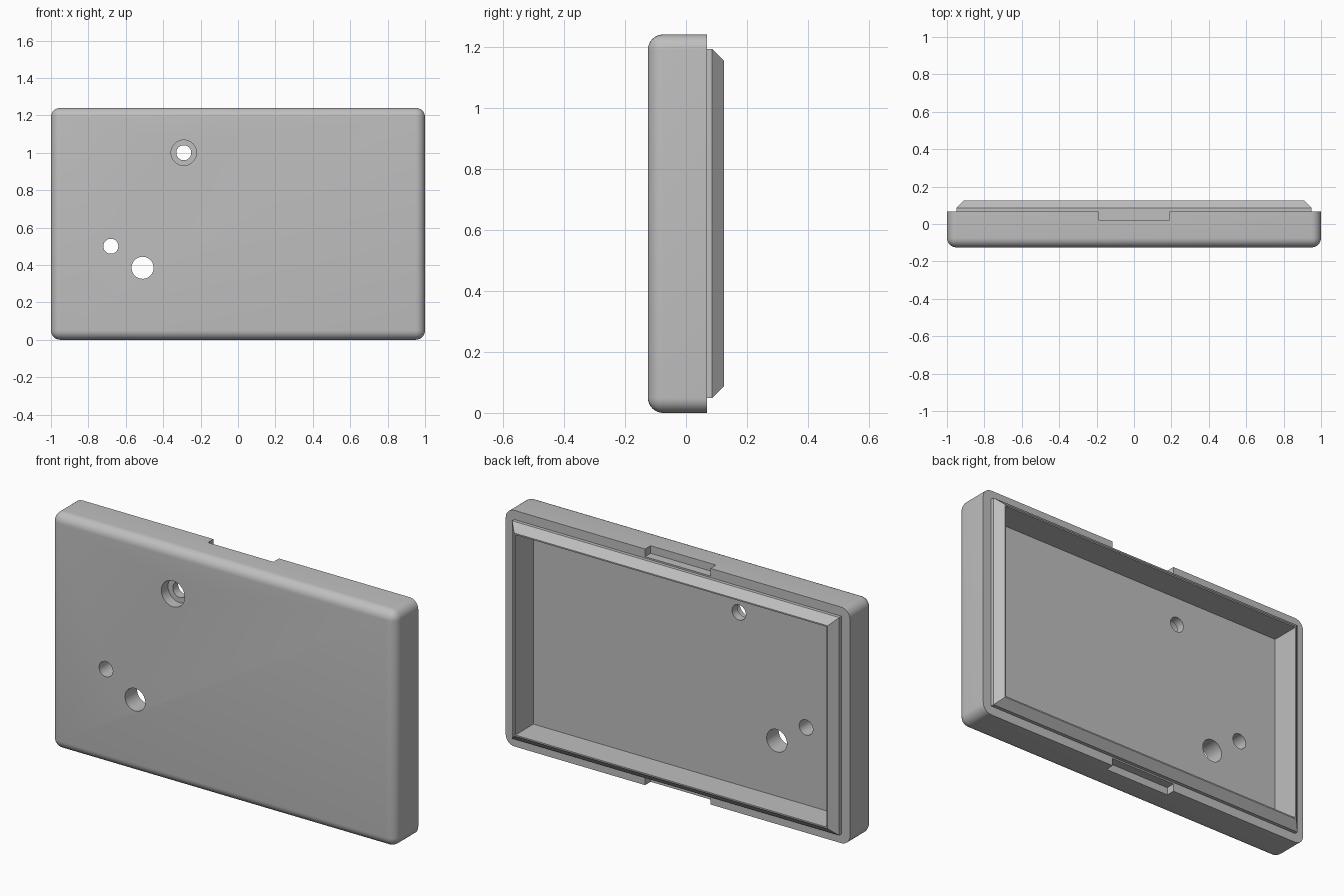
import bpy, bmesh, math
from mathutils import Matrix, Vector

cube = bpy.data.objects.get("Cube")
if cube:
    bpy.data.objects.remove(cube, do_unlink=True)

grey = bpy.data.materials.new("light grey plastic")
grey.use_nodes = True
colour = (0.52, 0.52, 0.52, 1)
grey.diffuse_color = colour
grey.node_tree.nodes["Principled BSDF"].inputs["Base Color"].default_value = colour

HEIGHT = 1.24
FRONT, FLOOR, RIM, BACK = -0.125, -0.025, 0.068, 0.125


def to_object(bm, name):
    bmesh.ops.recalc_face_normals(bm, faces=bm.faces)
    mesh = bpy.data.meshes.new(name)
    bm.to_mesh(mesh)
    bm.free()
    obj = bpy.data.objects.new(name, mesh)
    mesh.materials.append(grey)
    bpy.context.collection.objects.link(obj)
    return obj


def box(x, y0, y1, z0, z1):
    bm = bmesh.new()
    size = Vector((2 * x, y1 - y0, z1 - z0))
    centre = Vector((0, (y0 + y1) / 2, (z0 + z1) / 2))
    matrix = Matrix.Translation(centre) @ Matrix.Diagonal(size.to_4d())
    bmesh.ops.create_cube(bm, size=1, matrix=matrix)
    return bm


def drill(name, x, z, radius, y0, y1):
    bm = bmesh.new()
    matrix = Matrix.Translation((x, (y0 + y1) / 2, z)) @ Matrix.Rotation(math.pi / 2, 4, "X")
    bmesh.ops.create_cone(bm, cap_ends=True, segments=48, radius1=radius,
                          radius2=radius, depth=y1 - y0, matrix=matrix)
    return to_object(bm, name)


def combine(target, other, operation):
    other.hide_render = True
    mod = target.modifiers.new(other.name, "BOOLEAN")
    mod.object, mod.operation, mod.solver = other, operation, "EXACT"
    bpy.context.view_layer.objects.active = target
    bpy.ops.object.modifier_apply(modifier=mod.name)
    bpy.data.objects.remove(other, do_unlink=True)


# Outer shell: rounded everywhere except the flat back rim
bm = box(1, FRONT, RIM, 0, HEIGHT)
edges = [e for e in bm.edges if any(v.co.y < 0 for v in e.verts)]
bmesh.ops.bevel(bm, geom=edges, offset=0.05, segments=8, profile=0.5, affect="EDGES")
shell = to_object(bm, "enclosure_cover")

# Raised lip with a chamfered outer edge
bm = box(0.95, 0, BACK, 0.048, HEIGHT - 0.048)
edges = [e for e in bm.edges if all(v.co.y > RIM for v in e.verts)]
bmesh.ops.bevel(bm, geom=edges, offset=0.039, segments=1, affect="EDGES")
combine(shell, to_object(bm, "locating_lip"), "UNION")

# Hollow interior
cavity = to_object(box(0.904, FLOOR, 0.3, 0.094, HEIGHT - 0.094), "cavity")
combine(shell, cavity, "DIFFERENCE")

# Pry notches in the top and bottom rims, stopping short of the lip
for name, z0, z1 in (("top_notch", HEIGHT - 0.04, HEIGHT + 0.1), ("bottom_notch", -0.1, 0.04)):
    combine(shell, to_object(box(0.19, 0.022, 0.3, z0, z1), name), "DIFFERENCE")

# Round openings through the front, one with a counterbore
for name, x, z, radius, depth_end in (
        ("small_hole", -0.68, 0.5, 0.04, 0.05),
        ("large_hole", -0.51, 0.385, 0.059, 0.05),
        ("stepped_hole", -0.29, 1.0, 0.04, 0.05),
        ("counterbore", -0.29, 1.0, 0.068, FRONT + 0.055)):
    combine(shell, drill(name, x, z, radius, -0.3, depth_end), "DIFFERENCE")

# Smooth fillets and hole walls, crisp corners elsewhere
bpy.ops.object.select_all(action="DESELECT")
shell.select_set(True)
bpy.context.view_layer.objects.active = shell
bpy.ops.object.shade_smooth_by_angle(angle=math.radians(30))
